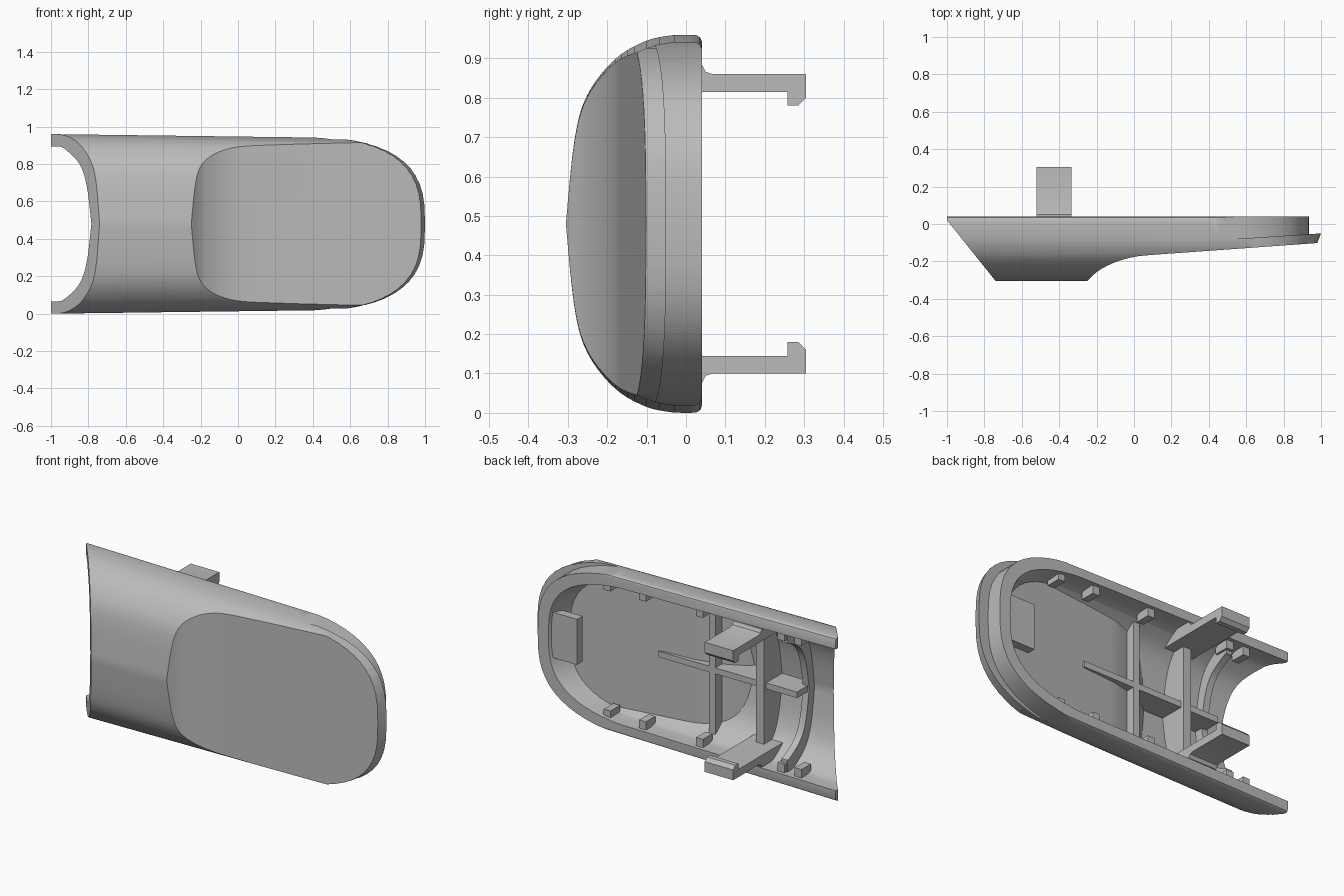
import bpy, bmesh, math

cube = bpy.data.objects.get("Cube")
if cube:
    bpy.data.objects.remove(cube)

MID = 0.48          # height of the symmetry plane
grey = bpy.data.materials.new("plain grey")
grey.use_nodes = True
grey.diffuse_color = (0.5, 0.5, 0.5, 1)
grey.node_tree.nodes["Principled BSDF"].inputs["Base Color"].default_value = (0.5, 0.5, 0.5, 1)


def prism(name, pts, lo, hi, axis, far_pts=None):
    """Extrude a 2D outline along an axis, optionally to a second outline."""
    place = {"x": lambda u, v, t: (t, u, v),
             "y": lambda u, v, t: (u, t, v),
             "z": lambda u, v, t: (u, v, t)}[axis]
    bm = bmesh.new()
    a = [bm.verts.new(place(u, v, lo)) for u, v in pts]
    b = [bm.verts.new(place(u, v, hi)) for u, v in (far_pts or pts)]
    bm.faces.new(a)
    bm.faces.new(b[::-1])
    for i in range(len(a)):
        j = (i + 1) % len(a)
        bm.faces.new((a[i], b[i], b[j], a[j]))
    bmesh.ops.recalc_face_normals(bm, faces=bm.faces)
    mesh = bpy.data.meshes.new(name)
    bm.to_mesh(mesh)
    bm.free()
    mesh.materials.append(grey)
    ob = bpy.data.objects.new(name, mesh)
    bpy.context.collection.objects.link(ob)
    return ob


def box(name, x, y, z):
    return prism(name, [(x[0], y[0]), (x[1], y[0]), (x[1], y[1]), (x[0], y[1])], *z, "z")


def combine(ob, other, operation, keep=False):
    mod = ob.modifiers.new("cut", "BOOLEAN")
    mod.operation, mod.object, mod.solver = operation, other, "EXACT"
    bpy.context.view_layer.objects.active = ob
    bpy.ops.object.modifier_apply(modifier=mod.name)
    if not keep:
        bpy.data.objects.remove(other)


def copy_of(ob, name, stretch, shift):
    """Copy a solid, stretched in z about the middle and shifted in y."""
    new = ob.copy()
    new.data = ob.data.copy()
    new.name = name
    bpy.context.collection.objects.link(new)
    for v in new.data.vertices:
        v.co.z = MID + (v.co.z - MID) * stretch
        v.co.y += shift
    return new


def smooth(pts, steps=5):
    """Catmull-Rom curve through the points."""
    p = [pts[0]] + pts + [pts[-1]]
    out = []
    for a, b, c, d in zip(p, p[1:], p[2:], p[3:]):
        for k in range(steps):
            t = k / steps
            out.append(tuple(0.5 * (2 * q + (r - o) * t + (2 * o - 5 * q + 4 * r - s) * t * t
                                    + (3 * q - o - 3 * r + s) * t ** 3)
                             for o, q, r, s in zip(a, b, c, d)))
    return out + [pts[-1]]


def dome(name, half, back):
    """Arched cross-section run along x; half holds (y, half height)."""
    half = back + smooth(half)
    pts = [(y, MID + h) for y, h in half] + [(y, MID - h) for y, h in half[-2::-1]]
    return prism(name, pts, -1.2, 1.2, "x")


def plan(start, end, h, steps=28):
    """Front outline: straight sides with a rounded tip at +x."""
    e = 2 / 2.9
    angles = [math.pi * (k / steps - 0.5) for k in range(steps + 1)]
    tip = [(start + (end - start) * max(math.cos(a), 0) ** e,
            MID + math.copysign(h * abs(math.sin(a)) ** e, a)) for a in angles]
    return [(-1.3, MID - h)] + tip + [(-1.3, MID + h)]


# Outer solid: dome, scooped front and slanted open end, rounded tip
shell = dome("shell", [(-.03, .48), (-.1, .466), (-.18, .42), (-.25, .33), (-.283, .215), (-.305, 0)],
             [(.04, .464), (.036, .473), (.026, .479), (.01, .48)])
scoop = smooth([(-.25, -.305), (-.19, -.25), (-.1, -.204), (0, -.176), (.1, -.165)])
side = [(-1, .1), (-1, .02), (-.74, -.305), (-.7, -.4), (-.32, -.4)] + scoop + [(1.2, -.086), (1.2, .1)]
combine(shell, prism("side_cut", side, -.3, 1.3, "z"), "INTERSECT")
combine(shell, prism("plan_cut", plan(.3, .82, .485), -.5, .2, "y", plan(.3, 1.1, .485)), "INTERSECT")

# Step behind the overhanging front lip
step = prism("step_cut", [(.15, -.105), (1.3, -.031), (1.3, .2), (.15, .2)], -.3, 1.3, "z")
combine(step, prism("step_body", plan(.2, .935, .485), -.6, .4, "y"), "DIFFERENCE")
combine(shell, step, "DIFFERENCE")

# Cavity open to the back and to the slanted end
cavity = dome("cavity", [(-.03, .415), (-.075, .4), (-.17, .322), (-.22, .2), (-.25, 0)], [(.15, .415)])
floor = smooth([(-.29, -.262), (-.22, -.21), (-.12, -.163), (0, -.131), (.1, -.12)])
inner = [(-1.3, .2), (-1.3, -.4), (-.36, -.4)] + floor + [(1.2, -.041), (1.2, .2)]
combine(cavity, prism("floor_cut", inner, -.3, 1.3, "z"), "INTERSECT")
combine(cavity, prism("wall_cut", plan(.2, .61, .42), -.4, .1, "y", plan(.2, .9, .42)), "INTERSECT")
combine(shell, cavity, "DIFFERENCE", keep=True)
core = copy_of(cavity, "core", 1.04, -.02)
arch = copy_of(cavity, "arch", .84, .05)
parts = [shell]

# Ribs across and along the inside
ribs = [box("long_rib", (-.65, .25), (-.4, -.1), (MID - .018, MID + .018)),
        box("scoop_rib", (-.12, -.08), (-.4, -.1), (0, .96)),
        box("hook_rib", (-.45, -.4), (-.4, -.08), (0, .96)),
        box("arch_rib", (-.66, -.62), (-.4, 0), (0, .96))]
combine(ribs[3], arch, "DIFFERENCE")

# Small tabs along both side walls
for i, x in enumerate((.5, .27, -.1, -.63, -.74)):
    for label, z in (("upper", (.845, .95)), ("lower", (.01, .115))):
        ribs.append(box(f"{label}_tab_{i + 1}", (x - .022, x + .022), (-.07, .018), z))
for rib in ribs:
    combine(rib, core, "INTERSECT", keep=True)
parts += ribs
bpy.data.objects.remove(core)
bpy.data.objects.remove(cavity)

# Catch plate inside the tip
parts.append(box("tip_catch", (.69, .91), (-.025, .025), (.34, .62)))

# Slight taper of the body towards the tip
for ob in parts:
    for v in ob.data.vertices:
        v.co.z = MID + (v.co.z - MID) * (1 - .027 * (v.co.x + 1))

# Snap hooks on the back
hook = [(-.18, .815), (.258, .815), (.258, .78), (.285, .78), (.305, .8), (.305, .86),
        (.068, .86), (.05, .866), (.04, .885), (-.14, .885)]
parts.append(prism("upper_hook", hook, -.52, -.335, "x"))
parts.append(prism("lower_hook", [(y, 2 * MID - z) for y, z in hook], -.52, -.335, "x"))

# Smooth curved faces, keep sharp edges
bpy.ops.object.select_all(action="DESELECT")
for ob in parts:
    ob.select_set(True)
bpy.context.view_layer.objects.active = shell
bpy.ops.object.shade_smooth_by_angle(angle=math.radians(28))
